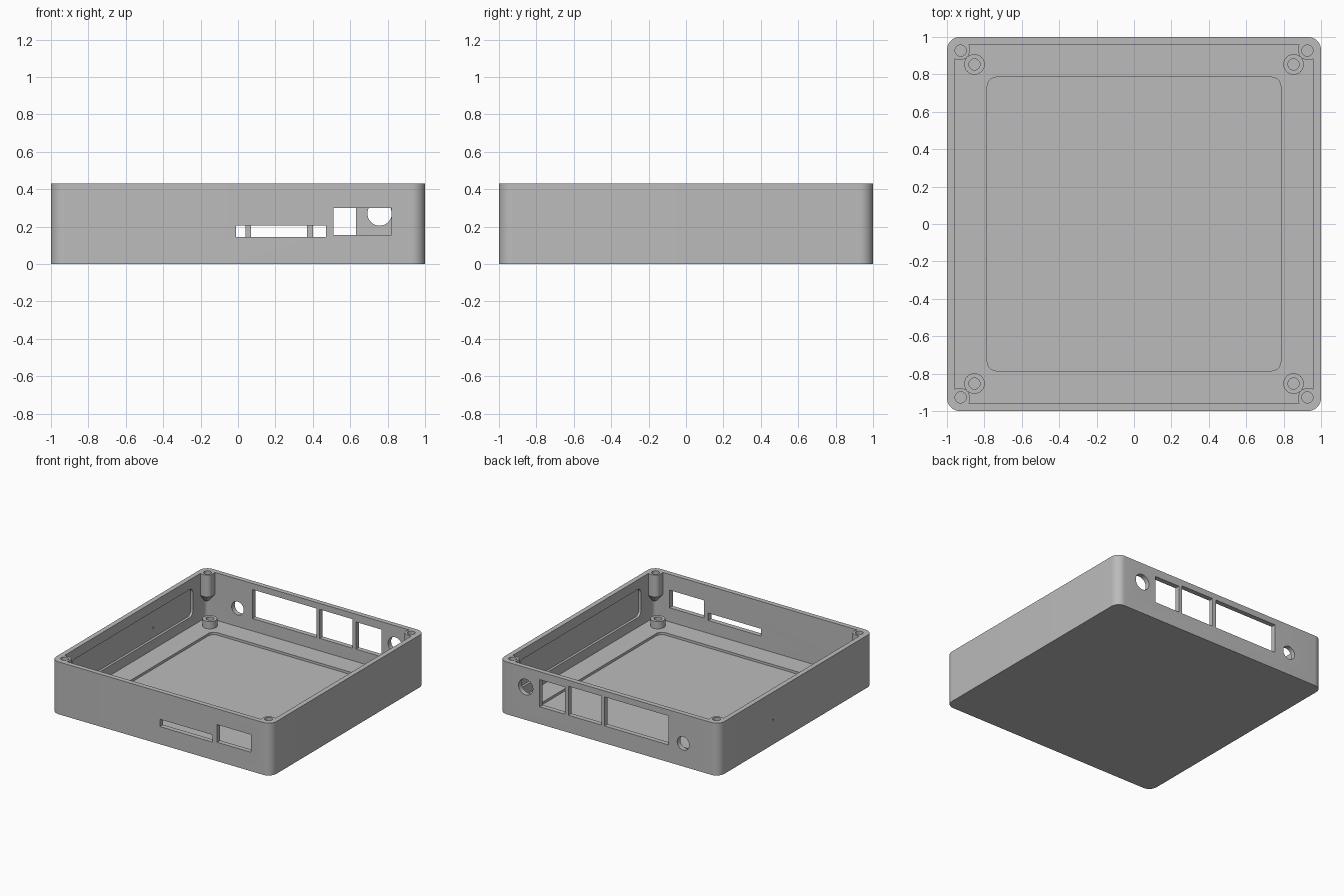
import bpy, bmesh
from math import sin, cos, pi, radians
from mathutils import Matrix, Vector

cube = bpy.data.objects.get("Cube")
if cube:
    bpy.data.objects.remove(cube, do_unlink=True)

HEIGHT, FLOOR, INNER = 0.43, 0.04, 0.96

grey = bpy.data.materials.new("plain grey")
grey.use_nodes = True
grey.diffuse_color = (0.5, 0.5, 0.5, 1)
grey.node_tree.nodes["Principled BSDF"].inputs["Base Color"].default_value = (0.5, 0.5, 0.5, 1)


def rounded_rect(x0, x1, y0, y1, r=0.0, steps=8):
    """Outline of a rectangle with rounded corners, counter-clockwise."""
    if r == 0:
        return [(x0, y0), (x1, y0), (x1, y1), (x0, y1)]
    centres = [(x1 - r, y1 - r), (x0 + r, y1 - r), (x0 + r, y0 + r), (x1 - r, y0 + r)]
    return [(cx + r * cos((q + i / steps) * pi / 2), cy + r * sin((q + i / steps) * pi / 2))
            for q, (cx, cy) in enumerate(centres) for i in range(steps + 1)]


def circle(cx, cy, r, n=32):
    return [(cx + r * cos(2 * pi * i / n), cy + r * sin(2 * pi * i / n)) for i in range(n)]


def prism(name, outline, a, b, axis="z", scale=1.0, pivot=(0, 0)):
    """Extrude an outline from a to b along an axis; the start can shrink to a pivot."""
    place = {"z": lambda u, v, w: (u, v, w),
             "y": lambda u, v, w: (u, w, v),
             "x": lambda u, v, w: (w, u, v)}[axis]
    bm = bmesh.new()
    px, py = pivot
    low = [bm.verts.new(place(px + (u - px) * scale, py + (v - py) * scale, a)) for u, v in outline]
    high = [bm.verts.new(place(u, v, b)) for u, v in outline]
    bm.faces.new(low)
    bm.faces.new(high)
    n = len(outline)
    for i in range(n):
        j = (i + 1) % n
        bm.faces.new((low[i], low[j], high[j], high[i]))
    bmesh.ops.recalc_face_normals(bm, faces=bm.faces)
    mesh = bpy.data.meshes.new(name)
    bm.to_mesh(mesh)
    bm.free()
    mesh.materials.append(grey)
    obj = bpy.data.objects.new(name, mesh)
    bpy.context.collection.objects.link(obj)
    return obj


def combine(target, tool, operation):
    """Apply one boolean and discard the tool."""
    bpy.context.view_layer.objects.active = target
    mod = target.modifiers.new("cut", "BOOLEAN")
    mod.operation, mod.solver, mod.object = operation, "EXACT", tool
    bpy.ops.object.modifier_apply(modifier=mod.name)
    bpy.data.objects.remove(tool, do_unlink=True)


def cut(*args, **kw):
    combine(case, prism("cutter", *args, **kw), "DIFFERENCE")


def add(*args, **kw):
    combine(case, prism("addition", *args, **kw), "UNION")


# Tray with cavity and shallow floor recess
case = prism("enclosure_base", rounded_rect(-1, 1, -1, 1, 0.07, 12), 0, HEIGHT)
cut(rounded_rect(-INNER, INNER, -INNER, INNER, 0.03), FLOOR, 0.6)
cut(rounded_rect(-0.785, 0.785, -0.785, 0.785, 0.05), 0.02, 0.2)

# Thinned panels inside both side walls
for side in (-1, 1):
    ends = sorted((side * 0.9, side * 0.98))
    cut(rounded_rect(-0.785, 0.785, 0.12, 0.35, 0.04), *ends, axis="x")

# Corner screw posts with tapered undersides, and floor standoffs
for sx in (-1, 1):
    for sy in (-1, 1):
        xs = sorted((sx * 0.88, sx * 0.985))
        ys = sorted((sy * 0.88, sy * 0.985))
        post = rounded_rect(*xs, *ys, 0.04)
        add(post, 0.25, HEIGHT)
        add(post, 0.19, 0.25, scale=0.4, pivot=(sx * 0.965, sy * 0.965))
        add(circle(sx * 0.853, sy * 0.853, 0.055), 0.03, 0.1)
        cut(circle(sx * 0.927, sy * 0.927, 0.03, 24), 0.27, 0.6)
        cut(circle(sx * 0.853, sy * 0.853, 0.03, 24), FLOOR, 0.15)

# Front openings: card slot and port
cut(rounded_rect(-0.01, 0.47, 0.145, 0.205), -1.1, -0.9, axis="y")
cut(rounded_rect(0.51, 0.82, 0.155, 0.3), -1.1, -0.9, axis="y")

# Back openings: three ports and two round sockets
for x0, x1, top in ((0.4, 0.63, 0.365), (0.07, 0.37, 0.38), (-0.54, 0.04, 0.38)):
    cut(rounded_rect(x0, x1, 0.142, top), 0.9, 1.1, axis="y")
cut(circle(0.757, 0.27, 0.065), 0.9, 1.1, axis="y")
cut(circle(-0.675, 0.19, 0.055), 0.9, 1.1, axis="y")

# Pinhole in the right side wall
cut(circle(0.3, 0.2, 0.008, 12), -1.1, -0.9, axis="x")

bpy.ops.object.select_all(action="DESELECT")
case.select_set(True)
bpy.context.view_layer.objects.active = case
bpy.ops.object.shade_smooth_by_angle(angle=radians(30))
